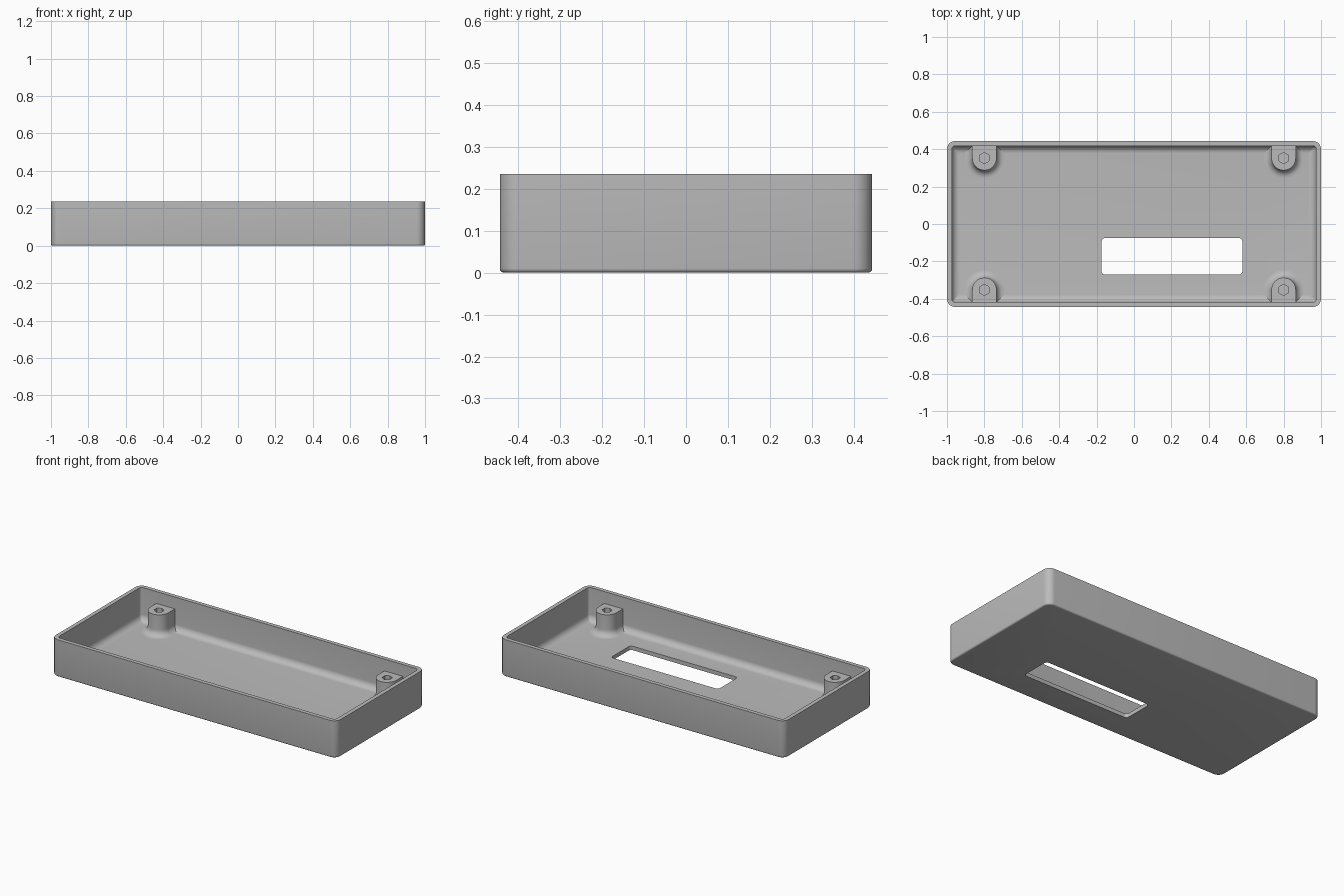
import bpy, bmesh, math

cube = bpy.data.objects.get("Cube")
if cube:
    bpy.data.objects.remove(cube)

HX, HY, HEIGHT = 1.0, 0.444, 0.235
WALL, FLOOR, FILLET, EDGE = 0.026, 0.025, 0.04, 0.01

grey = bpy.data.materials.new("plain grey")
grey.use_nodes = True
colour = (0.5, 0.5, 0.5, 1)
grey.diffuse_color = colour
grey.node_tree.nodes["Principled BSDF"].inputs["Base Color"].default_value = colour


def rounded_rect(hx, hy, r, steps=8):
    """Outline of a rounded rectangle, counter-clockwise."""
    pts = []
    for i, (sx, sy) in enumerate([(1, 1), (-1, 1), (-1, -1), (1, -1)]):
        for k in range(steps + 1):
            a = (i + k / steps) * math.pi / 2
            pts.append((sx * (hx - r) + r * math.cos(a), sy * (hy - r) + r * math.sin(a)))
    return pts


def loft(name, rings):
    """Closed solid through a stack of (outline, z) rings."""
    bm = bmesh.new()
    loops = [[bm.verts.new((x, y, z)) for x, y in pts] for pts, z in rings]
    n = len(loops[0])
    for a, b in zip(loops, loops[1:]):
        for i in range(n):
            j = (i + 1) % n
            bm.faces.new((a[i], a[j], b[j], b[i]))
    bm.faces.new(loops[0][::-1])
    bm.faces.new(loops[-1])
    bmesh.ops.recalc_face_normals(bm, faces=bm.faces)
    mesh = bpy.data.meshes.new(name)
    bm.to_mesh(mesh)
    bm.free()
    obj = bpy.data.objects.new(name, mesh)
    bpy.context.collection.objects.link(obj)
    mesh.materials.append(grey)
    return obj


def cut(obj, cutter):
    """Subtract the cutter, then shade the result."""
    mod = obj.modifiers.new("cut", "BOOLEAN")
    mod.operation, mod.solver, mod.object = "DIFFERENCE", "EXACT", cutter
    bpy.ops.object.select_all(action="DESELECT")
    obj.select_set(True)
    bpy.context.view_layer.objects.active = obj
    bpy.ops.object.modifier_apply(modifier=mod.name)
    bpy.data.objects.remove(cutter)
    bpy.ops.object.shade_smooth_by_angle(angle=math.radians(35))


# Tray: up the outside, over the rim, down the inside and round the floor fillet
profile = []
for k in range(5):
    a = k / 4 * math.pi / 2
    profile.append((EDGE * (1 - math.sin(a)), EDGE * (1 - math.cos(a))))
profile += [(0, HEIGHT), (WALL, HEIGHT)]
for k in range(9):
    a = k / 8 * math.pi / 2
    profile.append((WALL + FILLET * (1 - math.cos(a)), FLOOR + FILLET * (1 - math.sin(a))))
tray = loft("tray", [(rounded_rect(HX - d, HY - d, max(0.045 - d, 0.006)), z)
                     for d, z in profile])

# Display slot through the floor
slot = [(x + 0.203, y - 0.173) for x, y in rounded_rect(0.377, 0.098, 0.02)]
cut(tray, loft("slot_cutter", [(slot, -0.1), (slot, 0.1)]))


# Screw bosses: D-shaped posts against the long walls, flared at the base
def boss_outline(cx, side, r):
    pts = [(cx + r, side * 0.43)]
    for k in range(25):
        a = k / 24 * math.pi
        pts.append((cx + r * math.cos(a), side * (0.352 - r * math.sin(a))))
    return pts + [(cx - r, side * 0.43)]


for x_name, cx in (("left", 0.8), ("right", -0.8)):
    for y_name, side in (("front", -1), ("back", 1)):
        rings = [(boss_outline(cx, side, 0.065 + FILLET), 0.015)]
        for k in range(9):
            a = k / 8 * math.pi / 2
            rings.append((boss_outline(cx, side, 0.065 + FILLET * (1 - math.sin(a))),
                          FLOOR + FILLET * (1 - math.cos(a))))
        rings.append((boss_outline(cx, side, 0.065), 0.16))
        boss = loft(f"screw_boss_{y_name}_{x_name}", rings)
        hexagon = [(cx + 0.03 * math.sin(k * math.pi / 3),
                    side * 0.352 + 0.03 * math.cos(k * math.pi / 3)) for k in range(6)]
        cut(boss, loft("hole_cutter", [(hexagon, 0.04), (hexagon, 0.3)]))
